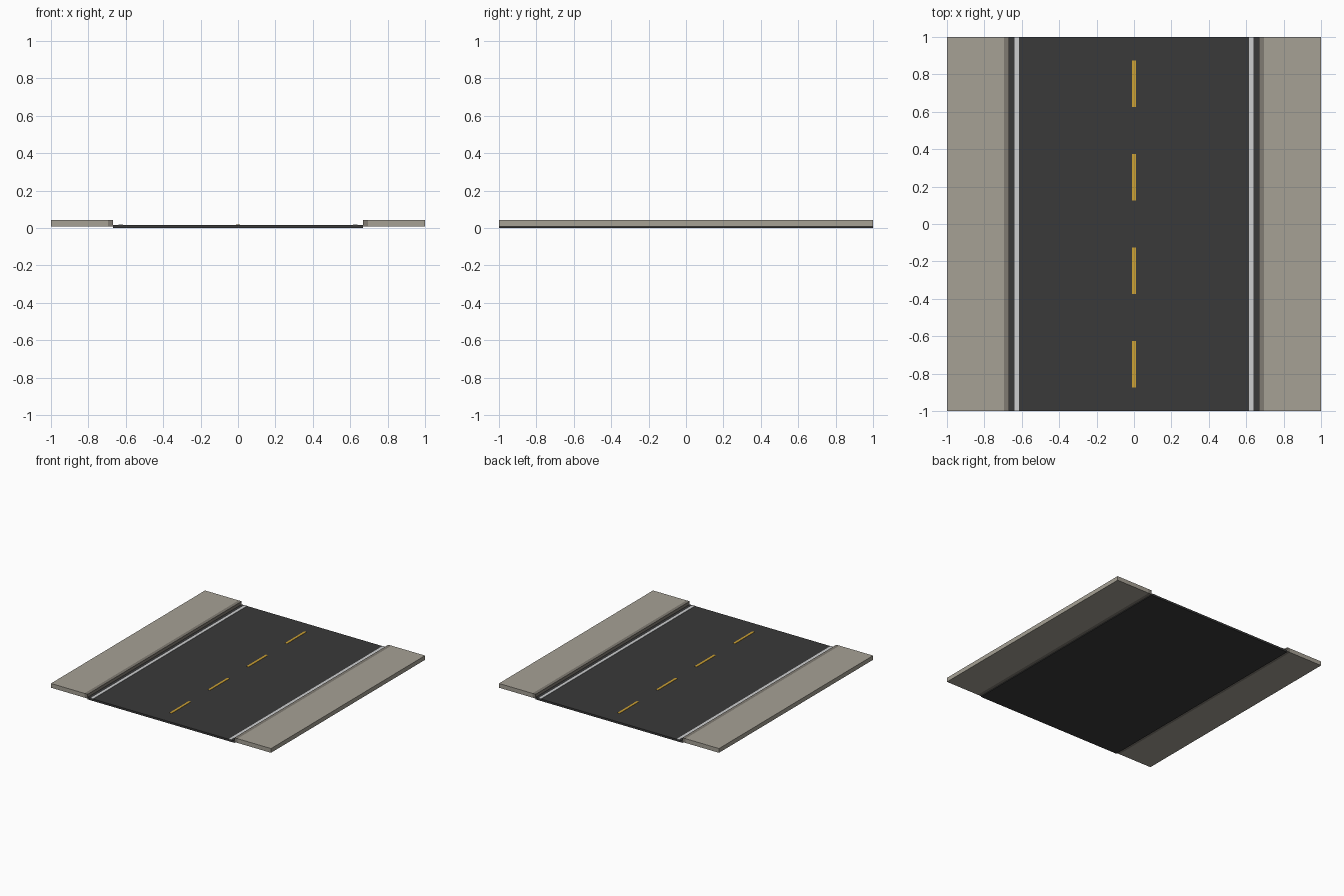
import bpy
import bmesh
from mathutils import Matrix, Vector

default = bpy.data.objects.get("Cube")
if default:
    bpy.data.objects.remove(default, do_unlink=True)


def material(name, rgb):
    mat = bpy.data.materials.new(name)
    mat.use_nodes = True
    color = (*rgb, 1)
    mat.diffuse_color = color
    shader = mat.node_tree.nodes["Principled BSDF"]
    shader.inputs["Base Color"].default_value = color
    shader.inputs["Roughness"].default_value = 0.9
    return mat


def box(name, low, high, mat):
    """Flat-faced box between two opposite corners."""
    low, high = Vector(low), Vector(high)
    bm = bmesh.new()
    size = Matrix.Diagonal((*(high - low), 1))
    bmesh.ops.create_cube(bm, size=1, matrix=Matrix.Translation((low + high) / 2) @ size)
    mesh = bpy.data.meshes.new(name)
    bm.to_mesh(mesh)
    bm.free()
    mesh.materials.append(mat)
    obj = bpy.data.objects.new(name, mesh)
    bpy.context.collection.objects.link(obj)
    return obj


asphalt = material("dark asphalt", (0.042, 0.042, 0.042))
paving = material("warm grey paving", (0.38, 0.355, 0.3))
kerb_stone = material("grey kerb stone", (0.216, 0.198, 0.171))
white = material("white paint", (0.61, 0.62, 0.63))
yellow = material("yellow paint", (0.61, 0.36, 0.035))

ROAD_EDGE = 0.667
KERB_EDGE = 0.695
ROAD_TOP = 0.0165
PAINT_TOP = 0.019
BASE = 0.007
WALK_TOP = 0.042

# Carriageway
box("road_surface", (-ROAD_EDGE, -1, 0), (ROAD_EDGE, 1, ROAD_TOP), asphalt)

# Kerb, sidewalk and edge line on each side
for side, sign in (("left", 1), ("right", -1)):
    strips = (
        ("kerb", ROAD_EDGE, KERB_EDGE, BASE, WALK_TOP, kerb_stone),
        ("sidewalk", KERB_EDGE, 1, BASE, WALK_TOP, paving),
        ("edge_line", 0.616, 0.639, ROAD_TOP, PAINT_TOP, white),
    )
    for part, inner, outer, bottom, top, mat in strips:
        x0, x1 = sorted((sign * inner, sign * outer))
        box(f"{side}_{part}", (x0, -1, bottom), (x1, 1, top), mat)

# Dashed centre line
for i in range(4):
    y = -0.75 + i * 0.5
    box(f"centre_dash_{i + 1}", (-0.01, y - 0.125, ROAD_TOP), (0.01, y + 0.125, PAINT_TOP), yellow)
